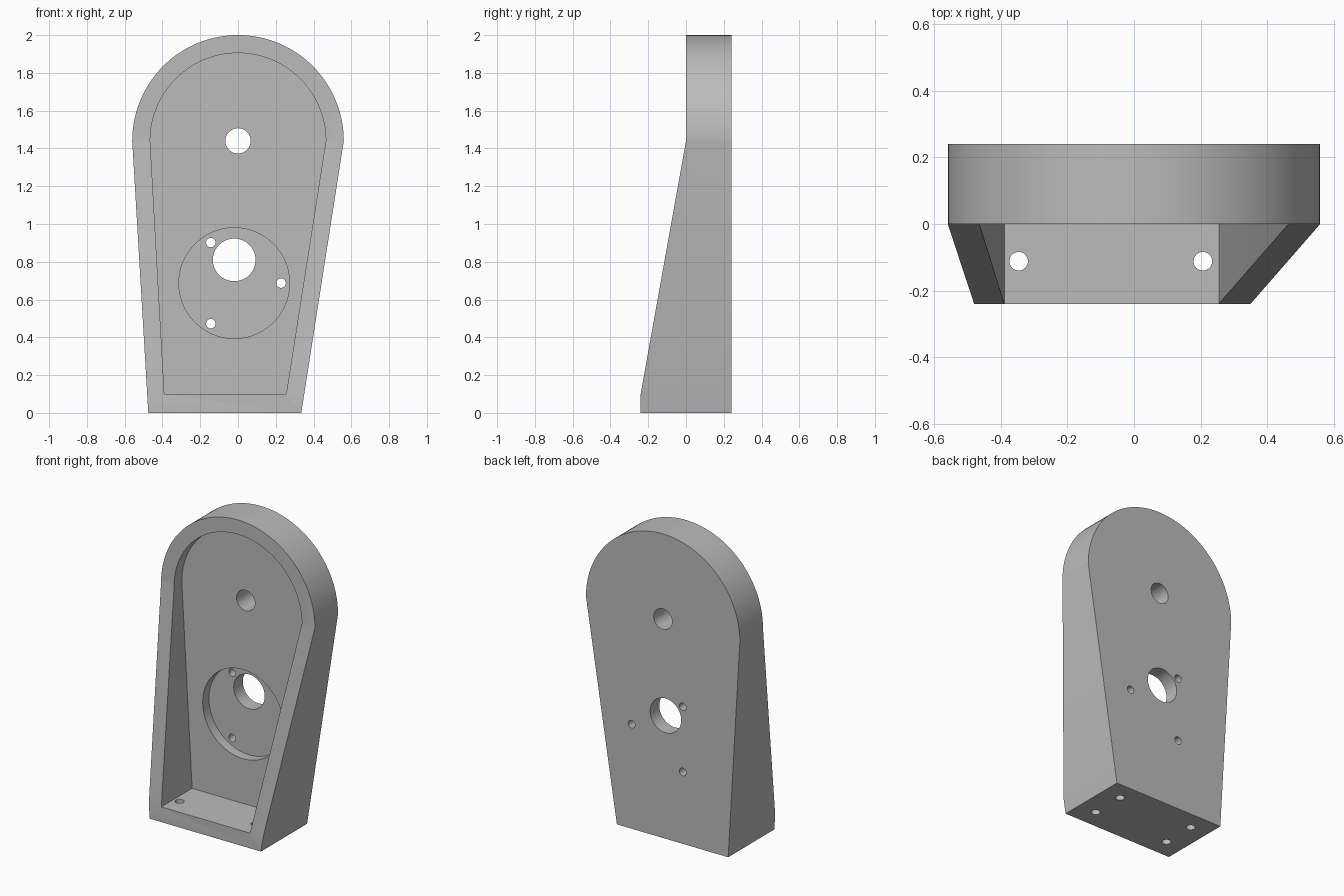
import bpy, bmesh, math
from mathutils import Vector

if "Cube" in bpy.data.objects:
    bpy.data.objects.remove(bpy.data.objects["Cube"])

grey = bpy.data.materials.new("plain grey")
grey.use_nodes = True
grey.diffuse_color = (0.5, 0.5, 0.5, 1)
grey.node_tree.nodes["Principled BSDF"].inputs["Base Color"].default_value = (0.5, 0.5, 0.5, 1)

AXIS_Z = 1.44            # height of the rounded end's centre
FRONT, BACK = -0.24, 0.24
POCKET_Y, RECESS_Y = 0.08, 0.145


def prism(name, points, sweep):
    """Extrude a closed outline along a vector."""
    bm = bmesh.new()
    face = bm.faces.new([bm.verts.new(p) for p in points])
    made = bmesh.ops.extrude_face_region(bm, geom=[face])["geom"]
    bmesh.ops.translate(bm, vec=Vector(sweep),
                        verts=[v for v in made if isinstance(v, bmesh.types.BMVert)])
    bmesh.ops.recalc_face_normals(bm, faces=bm.faces)
    mesh = bpy.data.meshes.new(name)
    bm.to_mesh(mesh)
    bm.free()
    mesh.materials.append(grey)
    obj = bpy.data.objects.new(name, mesh)
    bpy.context.collection.objects.link(obj)
    return obj


def arch(name, radius, left, right, bottom, y0, y1):
    """Half-round top with straight sides tapering to a flat base."""
    steps = 64
    pts = [(left, y0, bottom), (right, y0, bottom)]
    for i in range(steps + 1):
        a = math.pi * i / steps
        pts.append((radius * math.cos(a), y0, AXIS_Z + radius * math.sin(a)))
    return prism(name, pts, (0, y1 - y0, 0))


def circle(radius, count):
    return [(radius * math.cos(2 * math.pi * i / count),
             radius * math.sin(2 * math.pi * i / count)) for i in range(count)]


def bore(name, x, z, radius, y0, y1, count=48):
    return prism(name, [(x + u, y0, z + v) for u, v in circle(radius, count)], (0, y1 - y0, 0))


def cut(body, cutter):
    cutter.hide_render = True
    mod = body.modifiers.new(cutter.name, 'BOOLEAN')
    mod.operation, mod.solver, mod.object = 'DIFFERENCE', 'EXACT', cutter
    bpy.context.view_layer.objects.active = body
    bpy.ops.object.modifier_apply(modifier=mod.name)
    bpy.data.objects.remove(cutter)


# Main housing
housing = arch("bracket_housing", 0.56, -0.475, 0.335, 0, FRONT, BACK)

# Sloping front, leaving a short upright foot
slope = [(-0.258, 0), (0, AXIS_Z), (0, 2.2), (-0.5, 2.2), (-0.5, 0)]
cut(housing, prism("slope_cutter", [(-1, y, z) for y, z in slope], (2, 0, 0)))

# Open pocket and round recess in its floor
cut(housing, arch("pocket_cutter", 0.465, -0.39, 0.255, 0.1, -0.5, POCKET_Y))
cut(housing, bore("recess_cutter", -0.02, 0.687, 0.293, 0, RECESS_Y, 96))

# Shaft holes
cut(housing, bore("upper_hole_cutter", 0, AXIS_Z, 0.067, 0, 0.5))
cut(housing, bore("shaft_hole_cutter", -0.02, 0.81, 0.113, 0.1, 0.5, 64))

# Three screw holes around the recess
for k in range(3):
    a = math.tau * k / 3
    cut(housing, bore("screw_hole_cutter", -0.02 + 0.248 * math.cos(a),
                      0.687 + 0.248 * math.sin(a), 0.025, 0.1, 0.5, 32))

# Four mounting holes in the base
for x in (-0.347, 0.207):
    for y in (-0.112, 0.115):
        top = 0.15 if y < 0 else 0.1
        cut(housing, prism("base_hole_cutter",
                           [(x + u, y + v, -0.1) for u, v in circle(0.028, 32)],
                           (0, 0, top + 0.1)))

# Smooth the round walls, keep the edges crisp
bpy.ops.object.select_all(action='DESELECT')
housing.select_set(True)
bpy.context.view_layer.objects.active = housing
bpy.ops.object.shade_smooth_by_angle(angle=math.radians(20))
